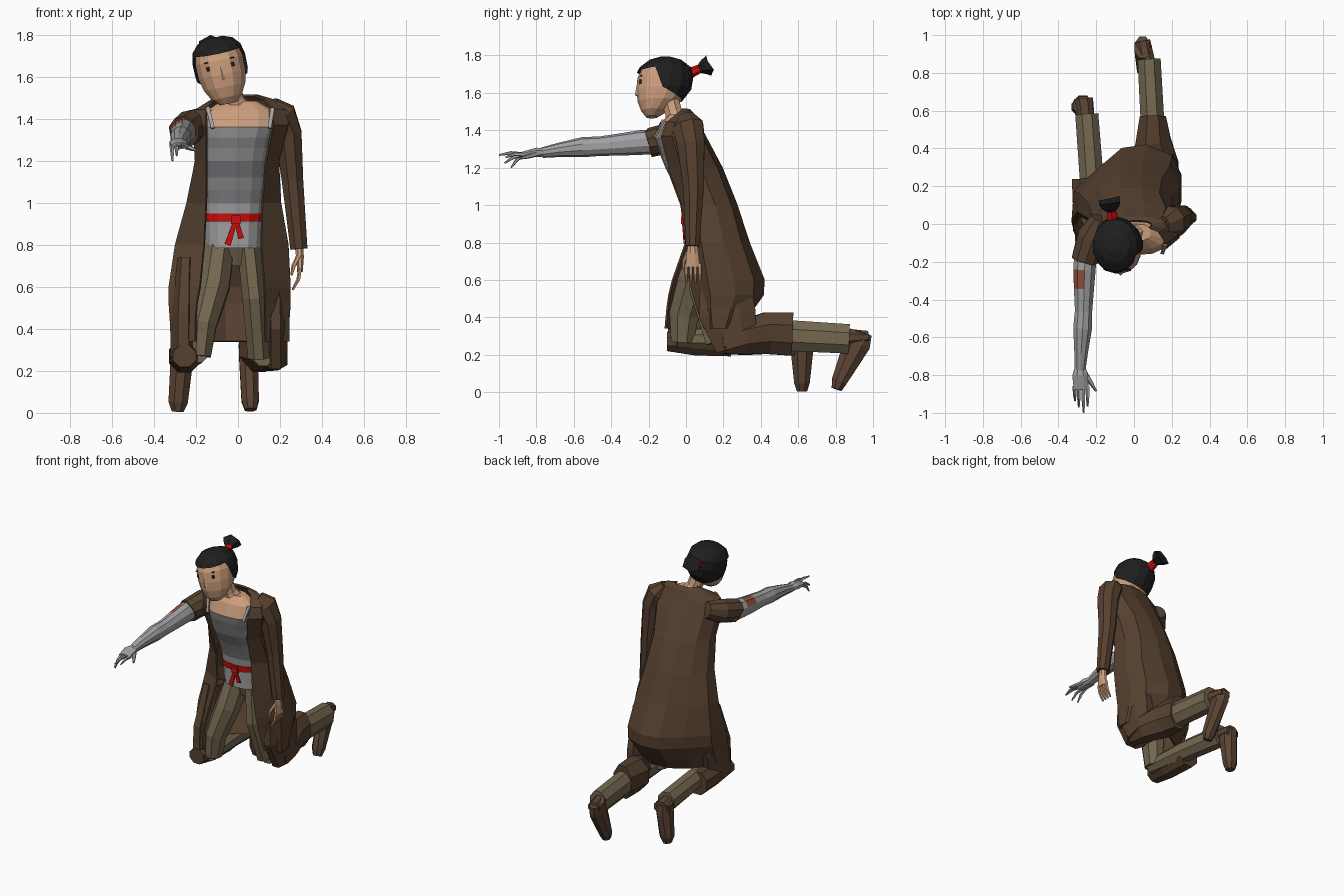
import bpy, bmesh, math, random
from mathutils import Vector, Matrix
random.seed(3)

def mat(name, r, g, b):
    m = bpy.data.materials.new(name)
    m.diffuse_color = (r, g, b, 1)
    return m

SKIN = mat("skin", .60, .34, .20)
COAT = mat("coat brown", .092, .052, .029)
TROU = mat("trouser khaki", .175, .138, .080)
BOOT = mat("boot brown", .105, .058, .034)
HAIR = mat("hair black", .013, .013, .014)
RED = mat("sash red", .62, .004, .004)
SHIRT = mat("shirt light grey", .36, .36, .37)
SHADE = mat("shirt mid grey", .25, .25, .26)
METAL = mat("arm grey", .36, .36, .37)
RUST = mat("rust patch", .30, .085, .045)

def finish(name, bm, mats, rule=None, xf=None):
    """Turn a bmesh into an object; rule(face) gives the material index."""
    bmesh.ops.recalc_face_normals(bm, faces=bm.faces)
    bm.normal_update()
    if rule:
        for f in bm.faces:
            f.material_index = rule(f)
    if xf:
        bm.transform(xf)
    me = bpy.data.meshes.new(name)
    bm.to_mesh(me)
    bm.free()
    for m in mats:
        me.materials.append(m)
    ob = bpy.data.objects.new(name, me)
    bpy.context.collection.objects.link(ob)
    return ob

def skin_rings(rings, closed=True):
    bm = bmesh.new()
    vs = [[bm.verts.new(p) for p in r] for r in rings]
    n = len(vs[0])
    for a, b in zip(vs, vs[1:]):
        for i in range(n if closed else n - 1):
            j = (i + 1) % n
            bm.faces.new((a[i], a[j], b[j], b[i]))
    if closed:
        bm.faces.new(vs[0])
        bm.faces.new(vs[-1])
    return bm

def tube(name, m, path, n=8, rule=None, jag=0):
    """Elliptical tube; path rows are x, y, z, radius across x, other radius."""
    pts = [Vector(p[:3]) for p in path]
    rings = []
    for i, p in enumerate(path):
        t = (pts[min(i + 1, len(pts) - 1)] - pts[max(i - 1, 0)]).normalized()
        a = Vector((1, 0, 0))
        a = (a - t * a.dot(t)).normalized()
        b = t.cross(a)
        ring = []
        for k in range(n):
            w = 2 * math.pi * (k + .5) / n
            q = pts[i] + a * p[3] * math.cos(w) + b * p[-1] * math.sin(w)
            if jag and i == len(path) - 1:
                q += t * random.uniform(-jag, jag)
            ring.append(q)
        rings.append(ring)
    return finish(name, skin_rings(rings), m if isinstance(m, list) else [m], rule)

def stack(rows, n=12, e=1.0, grow=0):
    """Level rings; rows are z, x left, x right, y front, y back."""
    rings = []
    for z, xl, xr, yf, yb in rows:
        r = []
        for k in range(n):
            w = 2 * math.pi * (k + .5) / n
            c, s = [math.copysign(abs(v) ** e, v) for v in (math.cos(w), math.sin(w))]
            r.append(((xl + xr) / 2 + ((xr - xl) / 2 + grow) * c,
                      (yf + yb) / 2 + ((yb - yf) / 2 + grow) * s, z))
        rings.append(r)
    return skin_rings(rings)

def box(name, m, c, size, xf=None):
    bm = bmesh.new()
    bmesh.ops.create_cube(bm, size=1, matrix=Matrix.Translation(c) @ Matrix.Diagonal((*size, 1)))
    return finish(name, bm, [m], None, xf)

# Shirt and bare neckline
def shirt_rule(f):
    c = f.calc_center_median()
    if c.z > 1.36 and abs(c.x - .01) < .12:
        return 2
    return int(1.12 < c.z < 1.20 or 1.0 < c.z < 1.06 or 1.26 < c.z < 1.31)
shirt = [(.785, -.155, .11, .0, .27), (.90, -.16, .115, -.005, .25), (1.0, -.16, .125, -.02, .22),
         (1.06, -.16, .13, -.04, .19), (1.12, -.16, .135, -.07, .16), (1.20, -.165, .14, -.11, .13),
         (1.26, -.165, .15, -.135, .1), (1.31, -.165, .16, -.15, .08), (1.36, -.17, .18, -.165, .05),
         (1.44, -.15, .17, -.135, .02), (1.485, -.08, .09, -.09, 0)]
finish("shirt", stack(shirt, 14, .75), [SHIRT, SHADE, SKIN], shirt_rule)
tube("shirt_strap_right", SHIRT, [(-.12, -.168, 1.355, .012, .008), (-.145, -.125, 1.455, .014, .008)], 4)
tube("shirt_strap_left", SHIRT, [(.15, -.155, 1.355, .012, .008), (.165, -.11, 1.45, .014, .008)], 4)

# Sash with knot and tails
finish("sash", stack([(.91, -.158, .113, -.008, .25), (.95, -.158, .118, -.012, .24)], 14, .75, .006), [RED])
box("sash_knot", RED, (-.01, -.018, .92), (.045, .02, .04))
tube("sash_tail_a", RED, [(-.01, -.018, .92, .012, .006), (-.05, -.01, .80, .022, .005)], 4)
tube("sash_tail_b", RED, [(-.01, -.018, .92, .012, .006), (.015, -.01, .83, .02, .005)], 4)

# Long coat body, open at the front: z, sides, front edges, back, opening edges
coat = [(1.51, -.07, .09, -.03, -.02, .015, -.065, .08), (1.49, -.12, .16, -.06, -.04, .035, -.11, .125),
        (1.44, -.20, .225, -.135, -.10, .06, -.15, .165), (1.37, -.21, .235, -.165, -.13, .10, -.15, .165),
        (1.2, -.20, .19, -.10, -.09, .19, -.148, .132), (1.0, -.24, .20, -.025, -.02, .27, -.15, .115),
        (.8, -.295, .235, 0, 0, .335, -.16, .11), (.6, -.325, .245, -.07, .02, .415, -.18, .125),
        (.52, -.325, .245, -.09, .04, .41, -.195, .13), (.45, -.32, .24, -.10, .06, .36, -.20, .13),
        (.34, -.315, .24, -.11, .10, .28, -.20, .13)]
upper = [(0, .2), (.0, .45), (.1, .75), (.33, .97), (.6, 1), (.85, .9), (1, .6), (1, .25)]
lower = [(0, .2), (.02, .5), (.24, .73), (.46, .96), (.68, 1), (.92, .86), (1, .6), (1, .25)]
rings = []
for z, xl, xr, fl, fr, yb, ol, orr in coat:
    k = max(0, min(1, (1.2 - z) / .6))
    r = [(ol, fl, z)]
    for (u0, v0), (u1, v1) in zip(upper, lower):
        u, v = u0 + (u1 - u0) * k, v0 + (v1 - v0) * k
        yf = fl + (fr - fl) * u
        r.append((xl + (xr - xl) * u, yf + (yb - yf) * v, z))
    rings.append(r + [(orr, fr, z)])
ob = finish("coat_body", skin_rings(rings, False), [COAT])
s = ob.modifiers.new("cloth", 'SOLIDIFY')
s.thickness, s.offset = .012, 0

# Coat skirt wrapped round each leg
tube("coat_left_thigh", COAT, [(.175, .2, .72, .05, .13), (.18, .22, .42, .06, .165), (.18, .27, .24, .06, .12)])
tube("coat_left_shin", COAT, [(.18, .19, .26, .06, .06), (.16, .3, .29, .085, .10),
                              (.10, .43, .315, .105, .12), (.1, .57, .31, .075, .125)])
tube("coat_right_thigh", COAT, [(-.25, .10, .72, .05, .11), (-.26, .04, .45, .065, .145), (-.26, .01, .26, .068, .12)])
tube("coat_right_shin", COAT, [(-.255, -.10, .27, .06, .055), (-.25, .05, .27, .078, .08), (-.255, .24, .27, .08, .085)])

# Trousers
finish("trouser_hips", stack([(.70, -.10, .09, .07, .25), (.82, -.145, .10, .025, .25)], 10, .8), [TROU])
tube("right_thigh", TROU, [(-.085, .14, .81, .075, .11), (-.115, .045, .6, .08, .095),
                           (-.165, -.01, .42, .068, .085), (-.18, -.02, .27, .055, .065)])
tube("right_shin", TROU, [(-.19, -.05, .285, .05, .05), (-.225, .25, .285, .068, .07), (-.25, .58, .265, .066, .075)])
tube("left_thigh", TROU, [(.05, .14, .81, .06, .11), (.078, .11, .55, .062, .1), (.1, .18, .27, .058, .08)])
tube("left_shin", TROU, [(.12, .15, .27, .05, .05), (.1, .5, .305, .068, .09), (.08, .87, .285, .066, .085)])

# Boots
tube("right_boot", BOOT, [(-.27, .63, .285, .058, .05), (-.27, .62, .22, .057, .065),
                          (-.285, .62, .05, .05, .045), (-.287, .62, .005, .03, .03)])
tube("right_boot_ankle", BOOT, [(-.25, .5, .265, .05, .055), (-.268, .665, .26, .055, .045)])
tube("left_boot", BOOT, [(.045, .935, .32, .045, .065), (.05, .915, .26, .048, .078),
                         (.058, .82, .06, .045, .045), (.06, .805, .015, .03, .03)])
tube("left_boot_ankle", BOOT, [(.08, .8, .29, .05, .06), (.045, .97, .295, .044, .035)])

# Left arm hanging in its sleeve
tube("left_sleeve", COAT, [(.16, -.01, 1.47, .035, .055), (.205, .01, 1.42, .075, .09), (.24, .025, 1.33, .068, .08),
                           (.26, .04, 1.1, .055, .06), (.29, .035, .78, .044, .04)])
tube("left_palm", SKIN, [(.29, .035, .80, .022, .025), (.295, .035, .74, .02, .035), (.295, .035, .67, .014, .042)])
for i in range(4):
    y = .002 + .024 * i
    tube(f"left_finger_{i}", SKIN, [(.296, y, .69, .010, .012), (.288, y, .635, .010, .011), (.26, y, .585, .006, .007)], 5)
tube("left_thumb", SKIN, [(.29, .01, .75, .012, .014), (.265, -.012, .70, .011, .012), (.255, -.015, .655, .006, .007)], 5)

# Right arm reaching forward, with torn sleeve and rust patch
tube("right_sleeve", COAT, [(-.18, .03, 1.40, .05, .055), (-.22, -.07, 1.365, .085, .08), (-.26, -.19, 1.335, .075, .078)], 10, None, .02)
def arm_rule(f):
    return int(-.34 < f.calc_center_median().y < -.24 and f.normal.z > .5 and f.normal.x < .3)
tube("right_arm", [METAL, RUST], [(-.255, -.12, 1.34, .062, .066), (-.262, -.24, 1.335, .062, .066),
     (-.265, -.34, 1.325, .056, .06), (-.267, -.46, 1.315, .048, .052), (-.272, -.55, 1.31, .052, .054),
     (-.28, -.68, 1.295, .038, .038), (-.285, -.77, 1.28, .030, .028)], 10, arm_rule)
tube("right_palm", METAL, [(-.285, -.75, 1.28, .028, .025), (-.285, -.80, 1.282, .045, .027), (-.28, -.875, 1.27, .042, .016)])
tips = [(-.312, -.935, 1.20), (-.292, -.97, 1.225), (-.266, -1.0, 1.268), (-.245, -.965, 1.255)]
for i, (x, y, z) in enumerate(tips):
    bx = -.314 + .023 * i
    tube(f"right_finger_{i}", METAL, [(bx, -.86, 1.27, .012, .012),
         ((bx + x) / 2, (y - .86) / 2 - .005, (z + 1.27) / 2 + .01, .010, .010), (x, y, z, .005, .005)], 5)
tube("right_thumb", METAL, [(-.26, -.79, 1.275, .016, .014), (-.225, -.845, 1.26, .012, .012), (-.20, -.885, 1.25, .006, .006)], 5)

# Neck and head, head rolled to its right
tube("neck", SKIN, [(.01, -.04, 1.42, .075, .07), (-.02, -.065, 1.49, .052, .05), (-.045, -.09, 1.58, .052, .05)])
pivot = Vector((-.08, -.11, 1.63))
roll = Matrix.Translation(pivot) @ Matrix.Rotation(math.radians(-12), 4, 'Y') @ Matrix.Translation(-pivot)
heads = [(z, -.08 - w, -.08 + w, f, b) for z, f, b, w in
         [(1.468, -.215, -.15, .04), (1.50, -.240, -.10, .075), (1.55, -.258, -.03, .103), (1.61, -.265, .015, .117),
          (1.68, -.26, .027, .118), (1.73, -.236, .015, .106), (1.765, -.19, -.03, .075), (1.782, -.14, -.08, .03)]]
finish("head", stack(heads, 14), [SKIN], None, roll)

# Hair cap: cut along the fringe, temples and nape, then drop the face side
bm = stack(heads, 14, 1.0, .013)
for v in bm.verts:
    v.co.z += .008
fringe, temple, nape = [(Vector(c), Vector(n).normalized()) for c, n in
    [((0, -.24, 1.712), (0, -.1, 1)), ((0, -.14, 1.65), (0, 1, .35)), ((0, -.12, 1.605), (0, .5, 1))]]
for co, no in (fringe, temple, nape):
    bmesh.ops.bisect_plane(bm, geom=bm.verts[:] + bm.edges[:] + bm.faces[:], plane_co=co, plane_no=no)
def above(f, p):
    return (f.calc_center_median() - p[0]).dot(p[1]) > 0
bmesh.ops.delete(bm, geom=[f for f in bm.faces if not (above(f, fringe) or above(f, temple) and above(f, nape))],
                 context='FACES')
finish("hair", bm, [HAIR], None, roll)
for sgn in (-1, 1):
    box("eye", HAIR, (-.08 + sgn * .052, -.243, 1.648), (.03, .009, .02), roll)
    box("eyebrow", HAIR, (-.08 + sgn * .052, -.239, 1.679), (.042, .009, .005), roll)
bm = bmesh.new()
bmesh.ops.create_cone(bm, segments=4, radius1=.014, radius2=.003, depth=.06, cap_ends=True,
                      matrix=Matrix.Translation((-.08, -.26, 1.615)))
finish("nose", bm, [SKIN], None, roll)

# Tied hair tuft
tube("hair_tie", RED, [(-.112, .01, 1.70, .034, .029), (-.12, .07, 1.728, .027, .024)], 6)
tube("hair_tuft", HAIR, [(-.12, .06, 1.722, .018, .016), (-.125, .095, 1.738, .055, .04), (-.13, .12, 1.745, .065, .055)], 6, None, .012)
